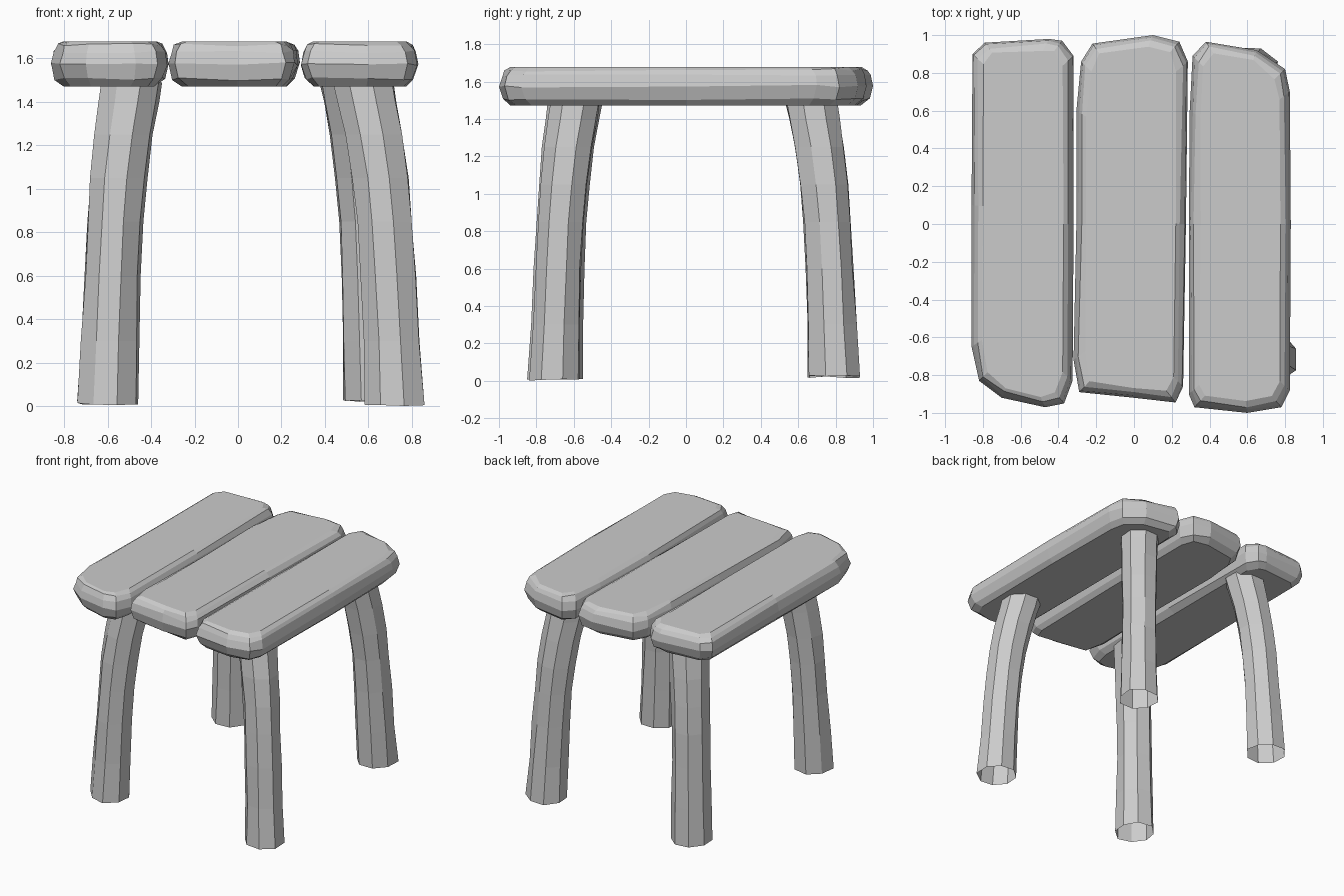
import bpy, bmesh, math, random

if "Cube" in bpy.data.objects:
    bpy.data.objects.remove(bpy.data.objects["Cube"])

random.seed(4)


def loft(name, rings, cap):
    """Skin a stack of equal-length rings; optionally close both ends."""
    bm = bmesh.new()
    loops = [[bm.verts.new(p) for p in ring] for ring in rings]
    n = len(loops[0])
    for a, b in zip(loops, loops[1:]):
        for i in range(n):
            j = (i + 1) % n
            bm.faces.new((a[i], a[j], b[j], b[i]))
    if cap:
        bm.faces.new(loops[0][::-1])
        bm.faces.new(loops[-1])
        bmesh.ops.recalc_face_normals(bm, faces=bm.faces)
    me = bpy.data.meshes.new(name)
    bm.to_mesh(me)
    bm.free()
    ob = bpy.data.objects.new(name, me)
    bpy.context.collection.objects.link(ob)
    return ob


def jit(a):
    return random.uniform(-a, a)


# Seat planks: worn outlines (counter-clockwise) stacked with rounded rims
PLANKS = {
    "seat_plank_left": [(-.86, -.65), (-.82, -.83), (-.70, -.92), (-.47, -.97), (-.37, -.95),
                        (-.325, -.83), (-.32, 0), (-.32, .89), (-.38, .97), (-.45, .98),
                        (-.79, .96), (-.855, .90), (-.86, .1)],
    "seat_plank_middle": [(-.32, -.72), (-.29, -.89), (0, -.92), (.22, -.945), (.26, -.86),
                          (.275, 0), (.285, .86), (.24, .965), (.10, 1.0), (-.22, .955),
                          (-.28, .86), (-.305, .6), (-.305, 0)],
    "seat_plank_right": [(.29, -.90), (.32, -.97), (.60, -1.0), (.78, -.97), (.825, -.88),
                         (.83, 0), (.825, .70), (.80, .82), (.65, .92), (.38, .965),
                         (.31, .89), (.295, .6), (.29, 0)],
}
RIM = [(1.472, .055), (1.505, .014), (1.575, 0), (1.63, .006), (1.662, .024), (1.678, .052)]

for name, outline in PLANKS.items():
    xs, ys = zip(*outline)
    cx, cy = (min(xs) + max(xs)) / 2, (min(ys) + max(ys)) / 2
    hx, hy = (max(xs) - min(xs)) / 2, (max(ys) - min(ys)) / 2
    rings = []
    for k, (z, inset) in enumerate(RIM):
        inner = 0 < k < len(RIM) - 1
        ring = []
        for x, y in outline:
            d = inset + (random.uniform(0, .012) if k != 2 else 0)
            ring.append((cx + (x - cx) * (1 - d / hx),
                         cy + (y - cy) * (1 - d / hy),
                         z + (jit(.008) if inner else 0)))
        rings.append(ring)
    loft(name, rings, True)

# Legs: open eight-sided hewn posts that bend inward towards the seat
BEND = [(0, 0), (.3, .09), (.6, .2), (.85, .31), (1.05, .45), (1.25, .66), (1.4, .88), (1.49, 1)]
LEGS = {
    "front_right_leg": ((.72, -.705), (.575, -.592), 0.0),
    "front_left_leg": ((-.595, -.70), (-.485, -.595), .005),
    "back_right_leg": ((.62, .797), (.515, .675), .02),
    "back_left_leg": ((-.60, .79), (-.49, .67), .015),
}

for name, (foot, head, z0) in LEGS.items():
    turn = math.radians(22.5) + jit(.15)
    facet = [1 + jit(.04) for _ in range(8)]
    rings = []
    for z, t in BEND:
        cx = foot[0] + (head[0] - foot[0]) * t
        cy = foot[1] + (head[1] - foot[1]) * t
        r = .146 - .014 * math.sin(math.pi * z / 1.5)
        ring = []
        for i in range(8):
            a = turn + i * math.pi / 4
            rr = r * facet[i] + jit(.004)
            ring.append((cx + rr * math.cos(a), cy + rr * math.sin(a),
                         max(z, z0 + random.uniform(0, .01) * (z == 0))))
        rings.append(ring)
    loft(name, rings, False)
